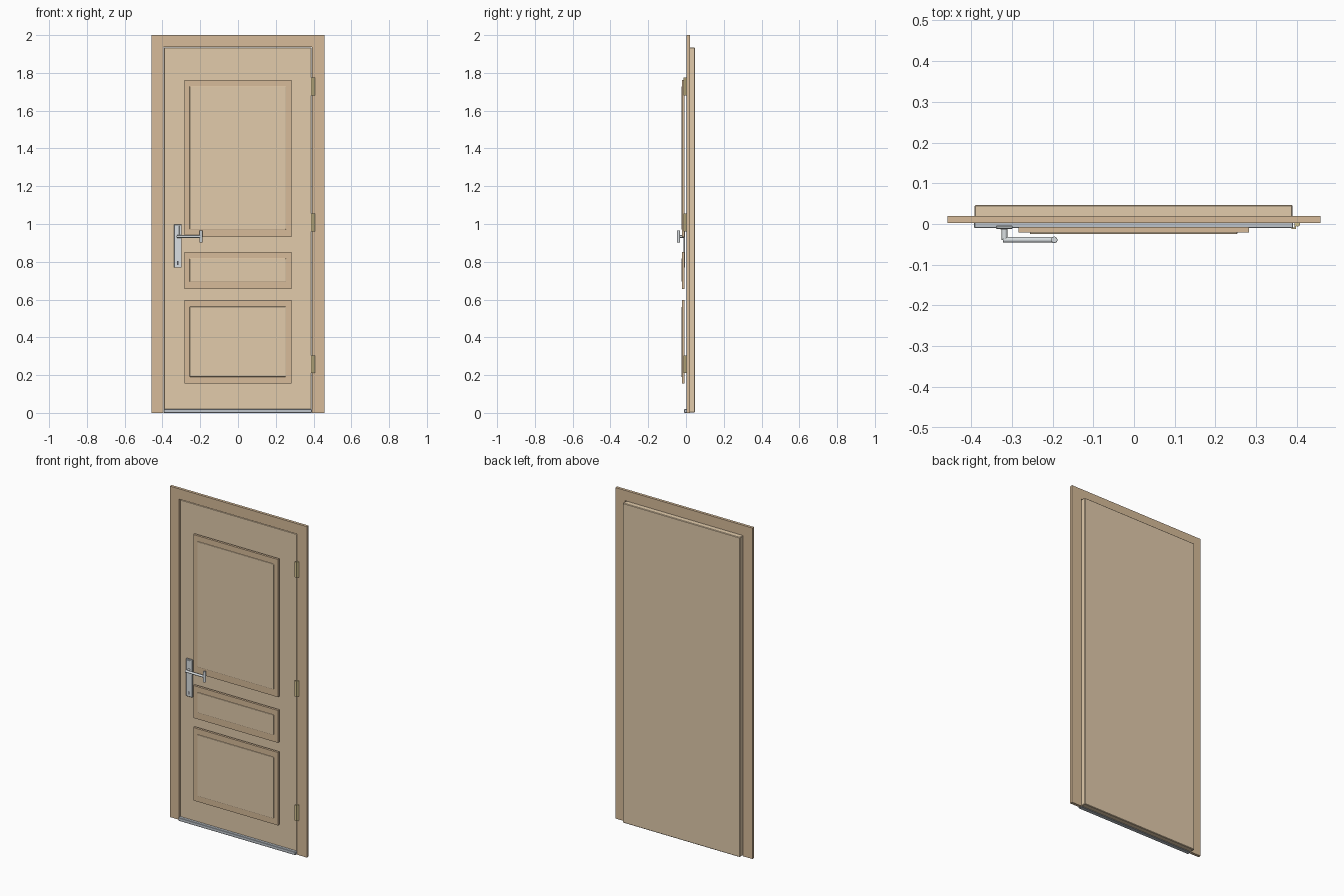
import bpy, bmesh, math
from mathutils import Vector

if "Cube" in bpy.data.objects:
    bpy.data.objects.remove(bpy.data.objects["Cube"])


def material(name, rgb):
    m = bpy.data.materials.new(name)
    m.diffuse_color = (*rgb, 1)
    m.use_nodes = True
    m.node_tree.nodes["Principled BSDF"].inputs["Base Color"].default_value = m.diffuse_color
    return m


FRAME = material("dark_wood", (0.68, 0.50, 0.32))
WOOD = material("light_wood", (0.76, 0.60, 0.41))
STEEL = material("steel", (0.70, 0.74, 0.76))
SILL = material("sill_metal", (0.52, 0.56, 0.60))
BRASS = material("brass", (0.70, 0.58, 0.30))
DARK = material("dark", (0.08, 0.08, 0.09))


def finish(name, bm, mat):
    bmesh.ops.recalc_face_normals(bm, faces=bm.faces)
    me = bpy.data.meshes.new(name)
    bm.to_mesh(me)
    bm.free()
    me.materials.append(mat)
    ob = bpy.data.objects.new(name, me)
    bpy.context.collection.objects.link(ob)
    return ob


def bevel(ob, width, segments=1):
    mod = ob.modifiers.new("bevel", "BEVEL")
    mod.width, mod.segments = width, segments


def box(name, x, y, z, mat, bev=0, segments=1):
    """Box from (min, max) ranges on each axis."""
    bm = bmesh.new()
    bmesh.ops.create_cube(bm, size=1)
    for v in bm.verts:
        v.co = [(r[0] + r[1]) / 2 + c * (r[1] - r[0]) for c, r in zip(v.co, (x, y, z))]
    ob = finish(name, bm, mat)
    if bev:
        bevel(ob, bev, segments)
    return ob


def rod(name, a, b, radius, mat, bev=0):
    """Smooth cylinder between two points."""
    a, b = Vector(a), Vector(b)
    bm = bmesh.new()
    bmesh.ops.create_cone(bm, cap_ends=True, segments=24, radius1=radius,
                          radius2=radius, depth=(b - a).length)
    ob = finish(name, bm, mat)
    ob.location = (a + b) / 2
    ob.rotation_euler = (b - a).to_track_quat("Z", "Y").to_euler()
    bpy.context.view_layer.objects.active = ob
    ob.select_set(True)
    bpy.ops.object.shade_smooth_by_angle(angle=math.radians(40))
    ob.select_set(False)
    if bev:
        bevel(ob, bev, 2)
    return ob


# door frame: one U-shaped profile, extruded in depth
bm = bmesh.new()
outline = [(-0.458, 0), (-0.458, 2), (0.458, 2), (0.458, 0),
           (0.393, 0), (0.393, 1.938), (-0.395, 1.938), (-0.395, 0)]
face = bm.faces.new([bm.verts.new((x, 0.003, z)) for x, z in outline])
new = bmesh.ops.extrude_face_region(bm, geom=[face])["geom"]
bmesh.ops.translate(bm, vec=(0, 0.017, 0),
                    verts=[v for v in new if isinstance(v, bmesh.types.BMVert)])
finish("door_frame", bm, FRAME)

# door leaf and sill
box("door_leaf", (-0.392, 0.390), (0.007, 0.047), (0.003, 1.935), WOOD, 0.003)
box("sill", (-0.393, 0.391), (-0.010, 0.016), (0, 0.020), SILL, 0.002)

# raised panels, each with a moulding behind: (bottom, top) of both
for name, outer, inner in (("upper", (0.931, 1.763), (0.971, 1.729)),
                           ("middle", (0.655, 0.851), (0.695, 0.817)),
                           ("lower", (0.156, 0.597), (0.191, 0.562))):
    box(name + "_moulding", (-0.284, 0.282), (-0.021, -0.007), outer, FRAME)
    box(name + "_panel", (-0.256, 0.254), (-0.025, -0.012), inner, WOOD, 0.003, 2)

# hinges
for i, z in enumerate((0.258, 1.008, 1.728)):
    box(f"hinge_leaf_{i}", (0.387, 0.398), (-0.012, -0.008), (z - 0.047, z + 0.047), BRASS)
    box(f"hinge_web_{i}", (0.394, 0.398), (-0.010, 0.003), (z - 0.047, z + 0.047), BRASS)
    rod(f"hinge_pin_{i}", (0.402, 0, z - 0.047), (0.402, 0, z + 0.047), 0.006, BRASS)

# lock plate with its raised strip and keyhole
box("lock_plate", (-0.339, -0.298), (-0.012, -0.004), (0.769, 0.997), STEEL, 0.002)
box("plate_strip", (-0.328, -0.311), (-0.014, -0.010), (0.925, 0.990), STEEL, 0.001)
box("keyhole", (-0.323, -0.316), (-0.0125, -0.010), (0.783, 0.803), DARK)

# lever handle with an upright grip at its end
rod("handle_neck", (-0.318, -0.010, 0.934), (-0.318, -0.039, 0.934), 0.007, STEEL)
rod("handle_lever", (-0.322, -0.039, 0.934), (-0.197, -0.039, 0.934), 0.007, STEEL)
rod("handle_grip", (-0.196, -0.039, 0.902), (-0.196, -0.039, 0.966), 0.008, STEEL, 0.002)
